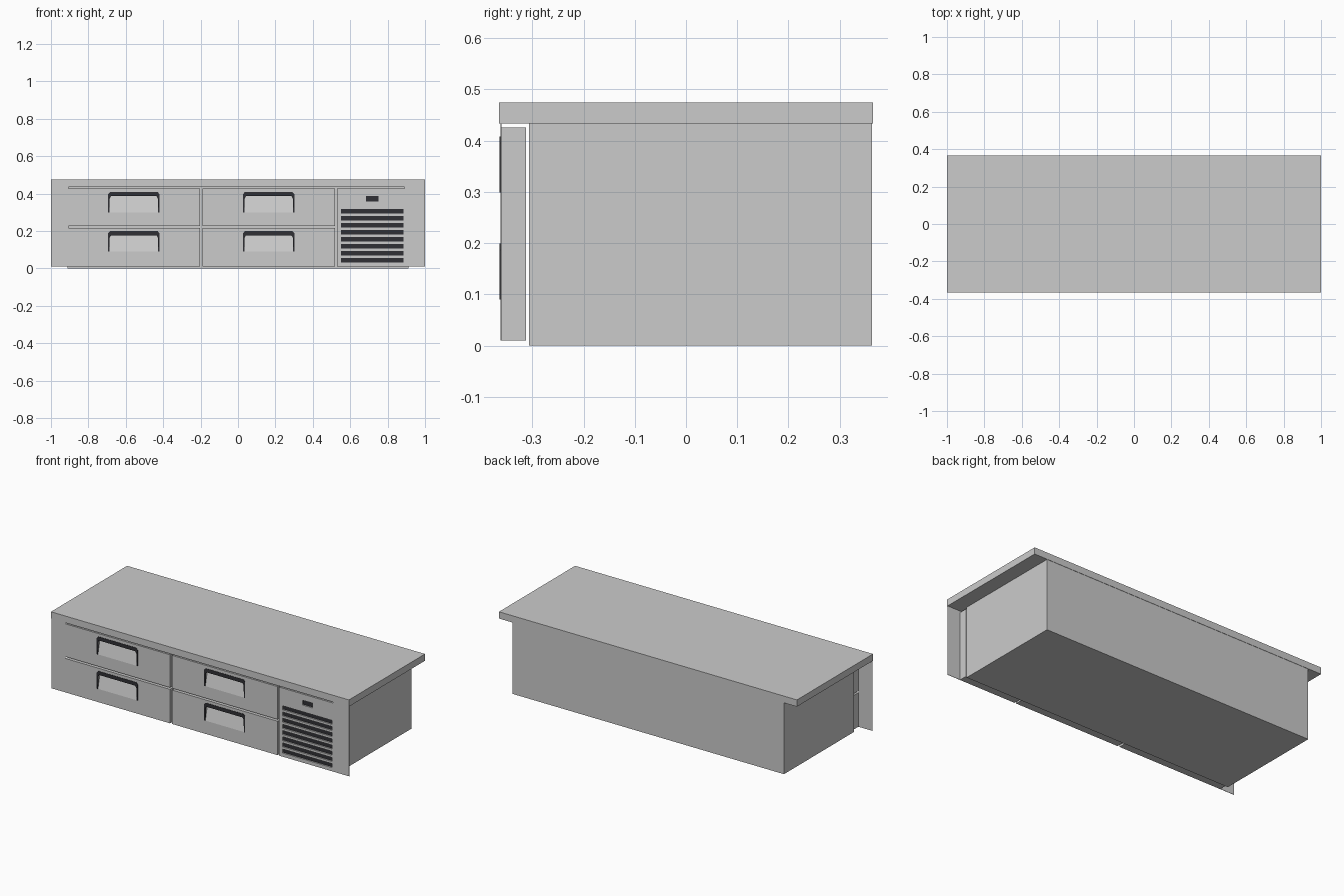
import bpy, bmesh

if "Cube" in bpy.data.objects:
    bpy.data.objects.remove(bpy.data.objects["Cube"])

FRONT, BACK = -0.362, -0.312

dark = bpy.data.materials.new("dark_plastic")
dark.diffuse_color = (0.03, 0.03, 0.035, 1)
dark.use_nodes = True
dark.node_tree.nodes["Principled BSDF"].inputs["Base Color"].default_value = dark.diffuse_color


def prism(name, pts, axis, a, b, mat=None):
    """Extrude a 2D profile from a to b along x (points are y,z) or y (points are x,z)."""
    bm = bmesh.new()
    place = (lambda p, t: (t, p[0], p[1])) if axis == "x" else (lambda p, t: (p[0], t, p[1]))
    lo = [bm.verts.new(place(p, a)) for p in pts]
    hi = [bm.verts.new(place(p, b)) for p in pts]
    n = len(pts)
    bm.faces.new(lo)
    bm.faces.new(hi[::-1])
    for i in range(n):
        bm.faces.new((lo[i], hi[i], hi[(i + 1) % n], lo[(i + 1) % n]))
    bmesh.ops.recalc_face_normals(bm, faces=bm.faces)
    me = bpy.data.meshes.new(name)
    bm.to_mesh(me)
    bm.free()
    ob = bpy.data.objects.new(name, me)
    bpy.context.collection.objects.link(ob)
    if mat:
        me.materials.append(mat)
    return ob


def box(name, x0, x1, y0, y1, z0, z1, mat=None):
    return prism(name, [(x0, z0), (x1, z0), (x1, z1), (x0, z1)], "y", y0, y1, mat)


def cut(ob, cutter):
    mod = ob.modifiers.new("cut", "BOOLEAN")
    mod.operation = "DIFFERENCE"
    mod.solver = "EXACT"
    mod.object = cutter
    bpy.context.view_layer.objects.active = ob
    bpy.ops.object.modifier_apply(modifier=mod.name)
    bpy.data.objects.remove(cutter)


# Worktop and cabinet body
box("worktop", -1, 1, -0.365, 0.365, 0.434, 0.475)
box("cabinet_body", -0.912, 0.912, -0.306, 0.363, 0, 0.434)

# Thin side flanges flush with the fronts
box("left_flange", -1, -0.905, FRONT, FRONT + 0.002, 0.01, 0.434)
box("right_flange", 0.89, 1, FRONT, FRONT + 0.002, 0.01, 0.434)

# Drawers with a sloped finger recess under a dark pull
for x0, x1, cx in ((-0.905, -0.203, -0.557), (-0.189, 0.519, 0.164)):
    for z0, z1, top in ((0.01, 0.216, 0.199), (0.227, 0.426, 0.408)):
        drawer = box("drawer_front", x0, x1, FRONT, BACK, z0, z1)
        low = top - 0.109
        recess = [(FRONT - 0.01, low), (FRONT, low), (FRONT + 0.022, top - 0.015),
                  (FRONT - 0.01, top - 0.015)]
        cut(drawer, prism("recess_cutter", recess, "x", cx - 0.13, cx + 0.13))
        right = [(0.138, low), (0.138, top - 0.012), (0.128, top)]
        inner = [(0.122, top - 0.022), (0.129, top - 0.035), (0.130, low)]
        outline = ([(cx + x, z) for x, z in right]
                   + [(cx - x, z) for x, z in right[::-1]]
                   + [(cx - x, z) for x, z in inner[::-1]]
                   + [(cx + x, z) for x, z in inner])
        prism("drawer_pull", outline, "y", FRONT - 0.002, FRONT + 0.005, dark)

# Machine compartment panel with louvre slots and a small display
panel = box("vent_panel", 0.53, 0.912, FRONT, BACK, 0.01, 0.426)
openings = [("vent_slot", 0.552, 0.886, z - 0.012, z + 0.012)
            for z in [0.044 + 0.0375 * i for i in range(8)]]
openings.append(("display", 0.685, 0.752, 0.359, 0.388))
for name, x0, x1, z0, z1 in openings:
    cut(panel, box("slot_cutter", x0, x1, FRONT - 0.01, FRONT + 0.012, z0, z1))
    box(name, x0, x1, FRONT + 0.008, FRONT + 0.012, z0, z1, dark)
